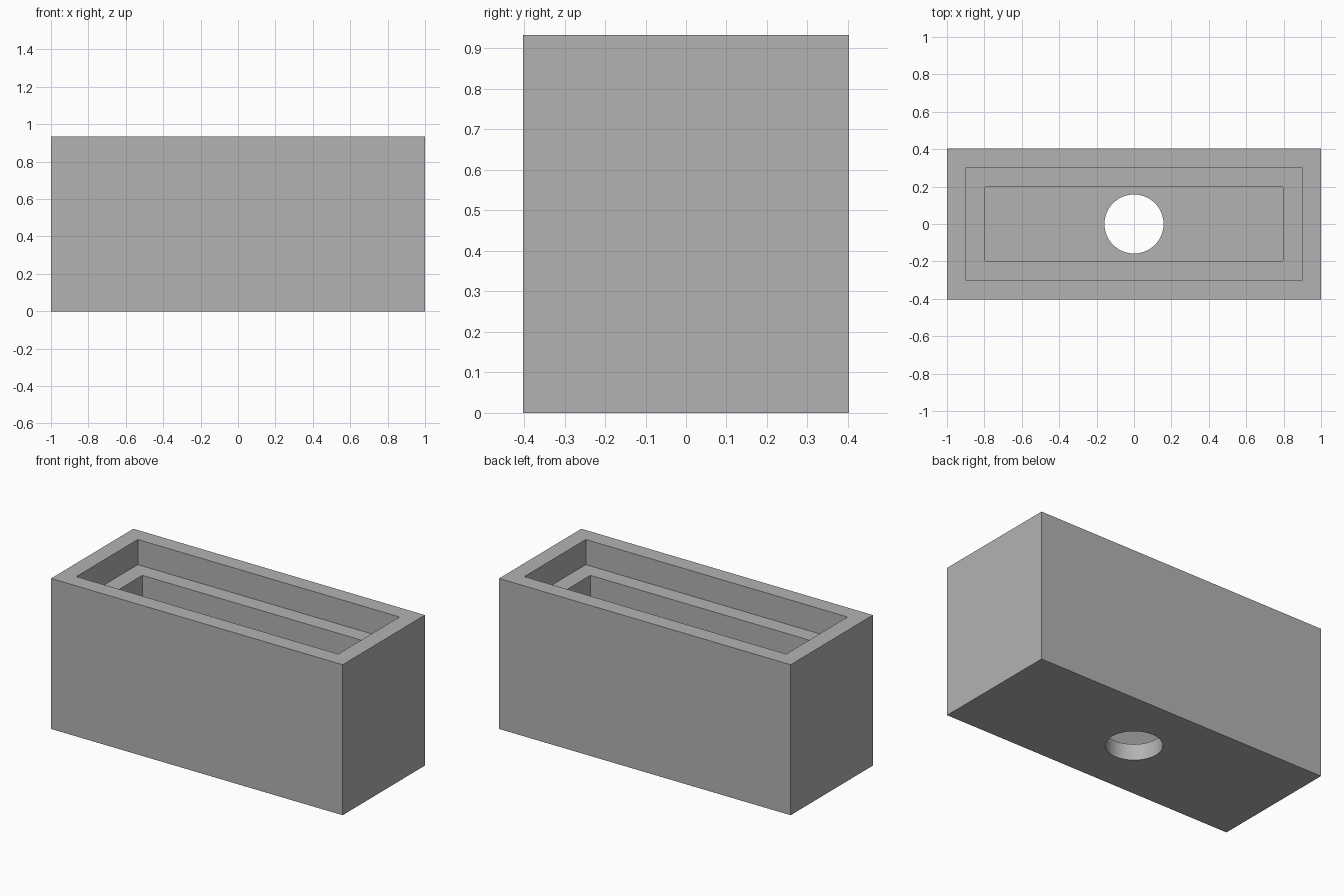
import bpy
import math

default_cube = bpy.data.objects.get("Cube")
if default_cube:
    bpy.data.objects.remove(default_cube, do_unlink=True)

LENGTH, DEPTH, HEIGHT = 2.0, 0.806, 0.933
WALL = 0.102          # width of the rim and of the ledge
LEDGE_Z = 0.777       # height of the inner ledge
FLOOR = 0.1           # floor thickness
HOLE_RADIUS = 0.158

grey = bpy.data.materials.new("stone grey")
grey.use_nodes = True
colour = (0.45, 0.45, 0.45, 1)
grey.diffuse_color = colour
grey.node_tree.nodes["Principled BSDF"].inputs["Base Color"].default_value = colour


def box(name, inset, bottom, top):
    """Box inset from the outer footprint, spanning bottom to top."""
    bpy.ops.mesh.primitive_cube_add(size=1, location=(0, 0, (bottom + top) / 2))
    obj = bpy.context.object
    obj.name = name
    obj.scale = (LENGTH - 2 * inset, DEPTH - 2 * inset, top - bottom)
    bpy.ops.object.transform_apply(location=True, rotation=False, scale=True)
    return obj


def cut(target, cutter):
    """Subtract the cutter from the target and discard it."""
    cutter.hide_render = True
    mod = target.modifiers.new(cutter.name, 'BOOLEAN')
    mod.operation = 'DIFFERENCE'
    mod.solver = 'EXACT'
    mod.object = cutter
    bpy.ops.object.select_all(action='DESELECT')
    target.select_set(True)
    bpy.context.view_layer.objects.active = target
    bpy.ops.object.modifier_apply(modifier=mod.name)
    bpy.data.objects.remove(cutter, do_unlink=True)


# Solid outer body
planter = box("planter_box", 0, 0, HEIGHT)
planter.data.materials.append(grey)

# Wide upper recess, then the narrower main cavity below the ledge
cut(planter, box("rim_recess", WALL, LEDGE_Z, HEIGHT + 0.2))
cut(planter, box("cavity", 2 * WALL, FLOOR, HEIGHT + 0.1))

# Round drain hole through the floor
bpy.ops.mesh.primitive_cylinder_add(vertices=64, radius=HOLE_RADIUS, depth=0.4)
drain = bpy.context.object
drain.name = "drain_hole"
cut(planter, drain)

bpy.ops.object.shade_smooth_by_angle(angle=math.radians(30))
